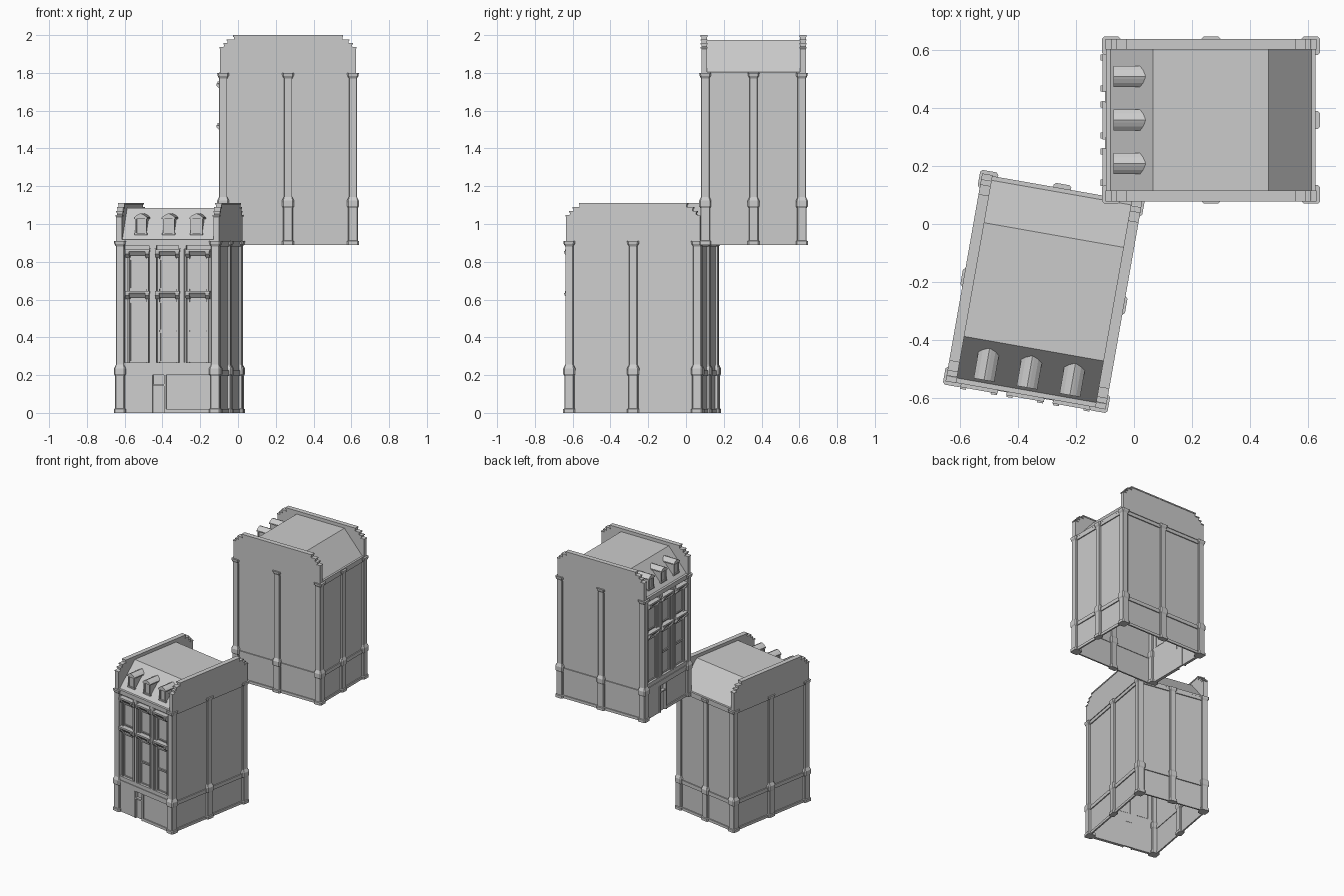
import bpy, bmesh, math

if "Cube" in bpy.data.objects:
    bpy.data.objects.remove(bpy.data.objects["Cube"])

parts = {}


def bm_for(name):
    return parts.setdefault(name, bmesh.new())


def prism(name, rings, cap=True):
    """Skin a stack of equal-length point rings."""
    bm = bm_for(name)
    rows = [[bm.verts.new(p) for p in r] for r in rings]
    n = len(rows[0])
    for a, b in zip(rows, rows[1:]):
        for i in range(n):
            j = (i + 1) % n
            bm.faces.new((a[i], a[j], b[j], b[i]))
    if cap:
        bm.faces.new(rows[0][::-1])
        bm.faces.new(rows[-1])


def rect(x0, x1, y0, y1, z):
    return [(x0, y0, z), (x1, y0, z), (x1, y1, z), (x0, y1, z)]


def box(name, x0, x1, y0, y1, z0, z1, cap=True):
    prism(name, [rect(x0, x1, y0, y1, z0), rect(x0, x1, y0, y1, z1)], cap)


def pilaster(name, x0, x1, y0, y1, c=0.008):
    """Pilaster with foot, plinth collar and capital, corners chamfered."""
    profile = [(0, .010), (.02, .010), (.023, .004), (.195, .004), (.205, .010),
               (.235, .010), (.255, 0), (.882, 0), (.895, .008), (.91, .010)]
    rings = []
    for z, g in profile:
        a, b, d, e = x0 - g, x1 + g, y0 - g, y1 + g
        k = c * .3 + g * .5
        rings.append([(a + k, d, z), (b - k, d, z), (b, d + k, z), (b, e - k, z),
                      (b - k, e, z), (a + k, e, z), (a, e - k, z), (a, d + k, z)])
    prism(name, rings)


def extrude_x(name, x0, x1, pts):
    prism(name, [[(x, y, z) for y, z in pts] for x in (x0, x1)])


# open-bottomed wall shell
box("walls", -.264, .264, -.337, .352, 0, .915, cap=False)

# pilasters: four corners, middle of both sides and of the back
for sx in (-1, 1):
    for sy in (-1, 1):
        xs = sorted((sx * .234, sx * .2775))
        ys = sorted((sy * .322, sy * .365))
        pilaster("corner_pilasters", *xs, *ys)
    xs = sorted((sx * .255, sx * .2775))
    pilaster("middle_pilasters", *xs, -.022, .022)
pilaster("middle_pilasters", -.021, .021, .343, .365)

# horizontal rails framing the recessed wall panels
for z0, z1 in ((0, .02), (.197, .225), (.88, .915)):
    for s in (-1, 1):
        xs = sorted((s * .260, s * .2715))
        box("side_rails", *xs, -.35, .355, z0, z1)
    box("back_rails", -.26, .26, .348, .3595, z0, z1)

# stepped gable parapets with coping ledges
half = [(.36, .905), (.36, 1.038), (.338, 1.052), (.338, 1.068), (.32, 1.068),
        (.32, 1.088), (.287, 1.088), (.287, 1.108)]
outline = half + [(-y, z) for y, z in reversed(half)]
for s in (-1, 1):
    xs = sorted((s * .246, s * .2765))
    extrude_x("gable_parapets", *xs, outline)
    xc = sorted((s * .243, s * .2795))
    box("gable_coping", *xc, -.291, .291, 1.102, 1.111)
    for t in (-1, 1):
        for y0, y1, z in ((.285, .325, 1.089), (.318, .343, 1.068), (.333, .363, 1.047)):
            box("gable_coping", *xc, *sorted((t * y0, t * y1)), z - .007, z)

# mansard roof skin between the gables
bm = bm_for("roof")
roof = [(-.347, .915), (-.2, 1.085), (.197, 1.085), (.347, .915)]
rows = [[bm.verts.new((x, y, z)) for x in (-.25, .25)] for y, z in roof]
for a, b in zip(rows, rows[1:]):
    bm.faces.new((a[0], a[1], b[1], b[0]))
box("eaves", -.25, .25, -.362, -.336, .885, .917)
box("eaves", -.25, .25, .345, .360, .905, .917)

# dormers with rounded gable hoods
for cx in (-.15, 0, .15):
    box("dormers", cx - .028, cx + .028, -.324, -.25, .935, 1.034)
    hood = [(-.036, 1.026), (.036, 1.026), (.036, 1.034), (.022, 1.046), (.008, 1.053),
            (0, 1.056), (-.008, 1.053), (-.022, 1.046), (-.036, 1.034)]
    prism("dormer_hoods", [[(cx + x, y, z) for x, z in hood] for y in (-.336, -.226)])
    for s in (-1, 1):
        xs = sorted((cx + s * .022, cx + s * .031))
        box("dormer_frames", *xs, -.331, -.322, .945, 1.028)
    box("dormer_frames", cx - .034, cx + .034, -.333, -.320, .943, .952)

# ground floor front with a door opening and shop window border
box("ground_floor", -.24, -.09, -.355, -.335, 0, .205)
box("ground_floor", -.008, .24, -.350, -.335, 0, .205)
box("ground_floor", -.24, .24, -.359, -.335, .200, .268)
box("ground_floor", -.24, .24, -.364, -.335, .222, .240)
box("ground_floor", -.008, .24, -.358, -.335, 0, .02)
box("door", -.080, -.018, -.345, -.333, 0, .145)
for x in (-.09, -.018):
    box("door_frame", x, x + .010, -.362, -.335, 0, .2)
box("door_frame", -.09, -.008, -.358, -.335, .143, .153)

# slim piers between the three window bays
for x in (-.08, .08):
    box("bay_piers", x - .018, x + .018, -.354, -.335, .265, .886)
    box("bay_piers", x - .009, x + .009, -.361, -.335, .265, .886)
    box("bay_piers", x - .020, x + .020, -.364, -.335, .868, .886)

# window bays: jambs, sashes and bracketed hoods
for i, cx in enumerate((-.162, 0, .162)):
    for s in (-1, 1):
        xs = sorted((cx + s * .046, cx + s * .057))
        box("window_jambs", *xs, -.351, -.335, .265, .84)
        xb = sorted((cx + s * .043, cx + s * .064))
        for z in (.61, .83):
            prism("hood_brackets", [rect(*xb, -.358, -.335, z - .008),
                                    rect(*xb, -.378, -.335, z + .012),
                                    rect(*xb, -.380, -.335, z + .026)])
    for z in (.612, .832):
        prism("window_hoods", [rect(cx - .054, cx + .054, -.355, -.335, z),
                               rect(cx - .060, cx + .060, -.368, -.335, z + .016),
                               rect(cx - .066, cx + .066, -.374, -.335, z + .022),
                               rect(cx - .066, cx + .066, -.374, -.335, z + .034)])
    sashes = [(.655, .815)] + ([(.27, .43), (.435, .588)] if i else [(.27, .588)])
    for z0, z1 in sashes:
        for s in (-1, 1):
            xs = sorted((cx + s * .040, cx + s * .047))
            box("window_sashes", *xs, -.344, -.335, z0, z1)
        for z in (z0, z1 - .006):
            box("window_sashes", cx - .046, cx + .046, -.344, -.335, z, z + .006)

# place both houses, sharing the same meshes
placements = (("lower", (-.31, -.232, 0), math.radians(-10)),
              ("upper", (.265, .3575, .889), math.radians(-90)))
for name, bm in parts.items():
    bmesh.ops.recalc_face_normals(bm, faces=bm.faces)
    me = bpy.data.meshes.new(name)
    bm.to_mesh(me)
    bm.free()
    for tag, loc, rot in placements:
        ob = bpy.data.objects.new(f"{tag}_{name}", me)
        ob.location = loc
        ob.rotation_euler = (0, 0, rot)
        bpy.context.collection.objects.link(ob)
